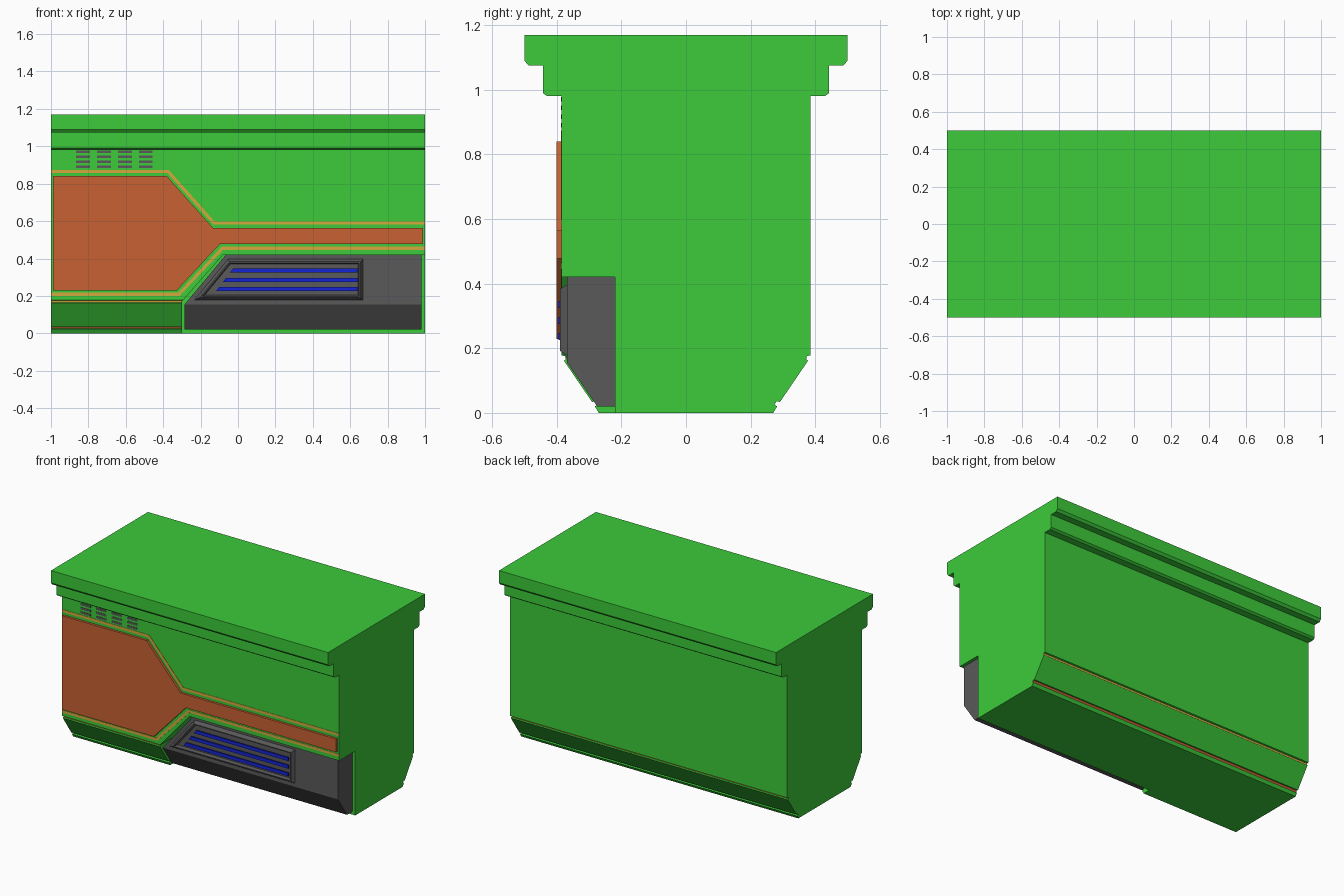
import bpy, bmesh

cube = bpy.data.objects.get("Cube")
if cube:
    bpy.data.objects.remove(cube, do_unlink=True)


def material(name, rgb):
    m = bpy.data.materials.new(name)
    m.use_nodes = True
    m.diffuse_color = (*rgb, 1)
    m.node_tree.nodes["Principled BSDF"].inputs["Base Color"].default_value = (*rgb, 1)
    return m


green = material("green", (0.045, 0.597, 0.042))
orange = material("orange", (0.584, 0.122, 0.034))
yellow = material("yellow", (0.658, 0.402, 0.045))
grey = material("grey", (0.1, 0.1, 0.1))
blue = material("blue", (0.007, 0.017, 0.68))


def finish(name, bm, mats):
    mesh = bpy.data.meshes.new(name)
    bm.to_mesh(mesh)
    bm.free()
    for m in mats:
        mesh.materials.append(m)
    ob = bpy.data.objects.new(name, mesh)
    bpy.context.collection.objects.link(ob)
    return ob


def add_prism(bm, outline, lo, hi, along="y", side_mats=None):
    """Extrude an (x, z) outline along y, or a (y, z) outline along x."""
    def ring(t):
        return [bm.verts.new((a, t, z) if along == "y" else (t, a, z)) for a, z in outline]
    r0, r1 = ring(lo), ring(hi)
    bm.faces.new(r0)
    bm.faces.new(r1[::-1])
    n = len(outline)
    for i in range(n):
        j = (i + 1) % n
        f = bm.faces.new((r0[i], r0[j], r1[j], r1[i]))
        f.material_index = (side_mats or {}).get(i, 0)
    bmesh.ops.recalc_face_normals(bm, faces=bm.faces)


def prism(name, outline, lo, hi, mats, along="y", side_mats=None):
    bm = bmesh.new()
    add_prism(bm, outline, lo, hi, along, side_mats)
    return finish(name, bm, mats)


# Body: symmetrical cross-section with two coloured grooves per side
half = [(0.27, 0), (0.282, 0.02), (0.274, 0.026), (0.28, 0.036), (0.291, 0.034),
        (0.378, 0.162), (0.372, 0.166), (0.374, 0.176), (0.385, 0.178),
        (0.385, 0.98), (0.43, 0.98), (0.443, 0.99), (0.443, 1.075),
        (0.487, 1.075), (0.5, 1.09), (0.5, 1.17)]
section = half + [(-y, z) for y, z in reversed(half)]
last = len(section) - 2
body = prism("body", section, -1, 1, [green, orange, yellow], "x",
             {2: 1, last - 2: 1, 6: 2, last - 6: 2})

# Notch in the lower front for the machinery unit
notch = [(-0.3, -0.1), (1.1, -0.1), (1.1, 0.42), (-0.08, 0.42), (-0.3, 0.17)]
cutter = prism("notch_cutter", notch, -0.6, -0.22, [green])
cutter.hide_render = True
mod = body.modifiers.new("notch", "BOOLEAN")
mod.operation = "DIFFERENCE"
mod.solver = "EXACT"
mod.object = cutter
cut_mesh = bpy.data.meshes.new_from_object(
    body.evaluated_get(bpy.context.evaluated_depsgraph_get()))
body.modifiers.clear()
body.data = cut_mesh
bpy.data.objects.remove(cutter, do_unlink=True)

# Raised front panel
panel = [(-0.99, 0.228), (-0.328, 0.228), (-0.096, 0.478), (0.988, 0.478),
         (0.988, 0.564), (-0.134, 0.564), (-0.38, 0.84), (-0.99, 0.84)]
prism("front_panel", panel, -0.4, -0.38, [orange])


# Trim lines that follow the panel's edges
def trim(name, path, lean, width=0.017):
    shifted = [(x + (lean * width if abs(x) < 1 else 0), z + width) for x, z in path]
    prism(name, path + shifted[::-1], -0.387, -0.38, [yellow])


trim("upper_trim", [(-1, 0.857), (-0.378, 0.857), (-0.132, 0.581), (1, 0.581)], 0.445)
trim("lower_trim", [(-1, 0.2), (-0.312, 0.2), (-0.08, 0.446), (1, 0.446)], -0.445)

# Rows of vent slots
bm = bmesh.new()
for col in range(4):
    for row in range(4):
        x, z = -0.865 + 0.112 * col, 0.883 + 0.027 * row
        add_prism(bm, [(x, z), (x + 0.073, z), (x + 0.073, z + 0.014), (x, z + 0.014)],
                  -0.387, -0.38)
finish("vent_slots", bm, [grey])

# Machinery unit: upright box and sloping skirt
prism("unit_box", [(-0.285, 0.155), (0.98, 0.155), (0.98, 0.42), (-0.065, 0.42)],
      -0.368, -0.22, [grey])
prism("unit_skirt", [(-0.22, 0.02), (-0.275, 0.02), (-0.368, 0.155), (-0.22, 0.155)],
      -0.285, 0.98, [grey], "x")

# Stepped grille frame with a sunken floor
bm = bmesh.new()
frame = [(-0.28, 0.156), (0.69, 0.156), (0.69, 0.419), (-0.063, 0.419)]
face = bm.faces.new([bm.verts.new((x, -0.368, z)) for x, z in frame])
for thickness, depth in [(0.001, 0.02), (0.022, 0), (0.014, 0.022), (0.006, 0), (0.006, -0.02)]:
    bmesh.ops.inset_individual(bm, faces=[face], thickness=thickness, depth=depth,
                               use_even_offset=True)
finish("grille_frame", bm, [grey])

# Glowing grille bars with slanted ends
bm = bmesh.new()
for z in (0.236, 0.286, 0.336):
    lo, hi = z - 0.011, z + 0.011
    left = [-0.11 + 0.75 * (e - 0.236) for e in (lo, hi)]
    add_prism(bm, [(left[0], lo), (0.638, lo), (0.638, hi), (left[1], hi)], -0.395, -0.387)
finish("grille_bars", bm, [blue])
